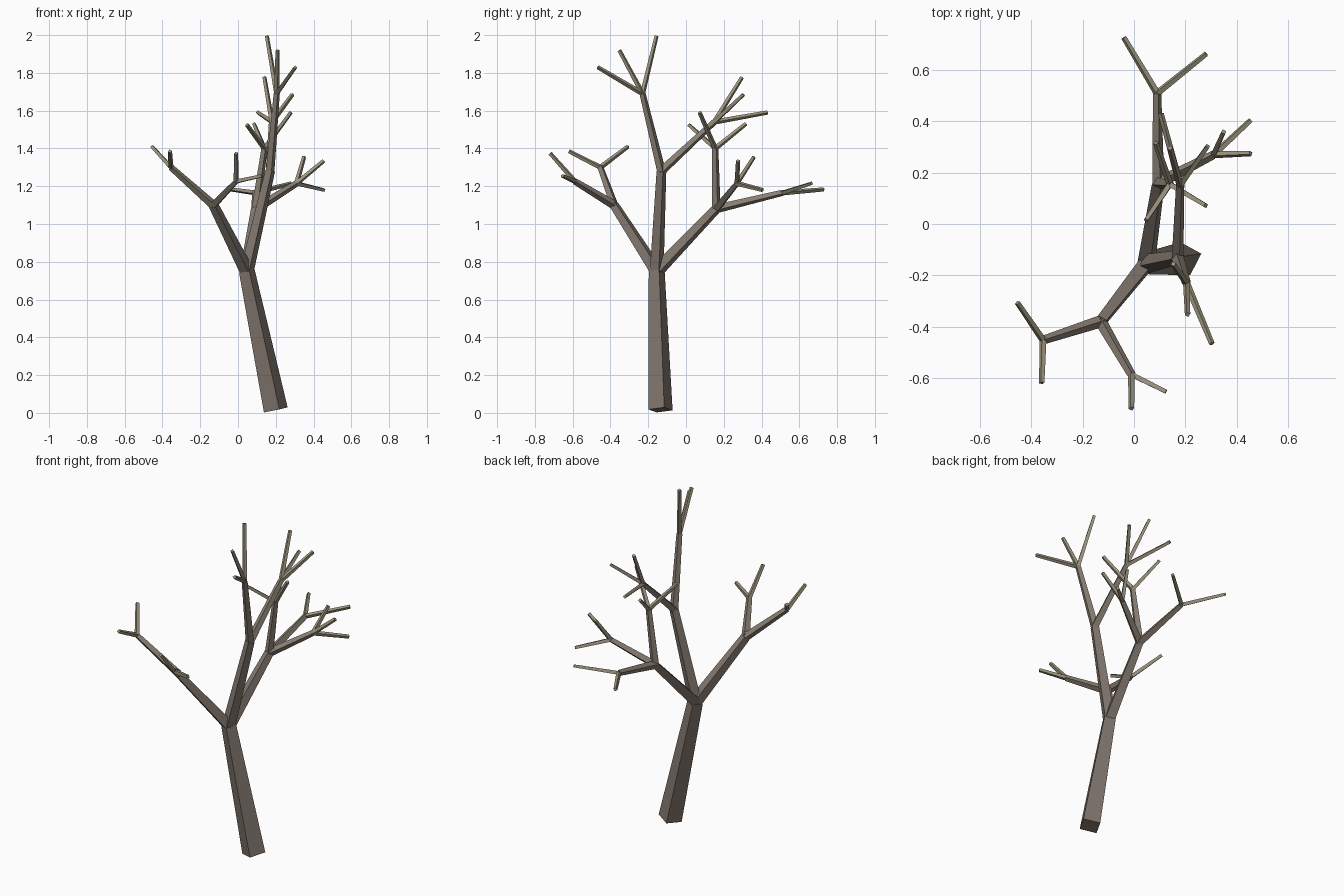
import bpy, bmesh, math
from mathutils import Vector, Matrix

cube = bpy.data.objects.get("Cube")
if cube:
    bpy.data.objects.remove(cube, do_unlink=True)


def make_material(name, colour):
    mat = bpy.data.materials.new(name)
    mat.use_nodes = True
    mat.diffuse_color = (*colour, 1)
    mat.node_tree.nodes["Principled BSDF"].inputs["Base Color"].default_value = (*colour, 1)
    return mat


# One bark colour and taper per branching level, paler towards the tips
LEVELS = [
    ("trunk", make_material("dark bark", (.21, .175, .148)), .067, .044),
    ("limb", make_material("bark", (.22, .185, .155)), .038, .027),
    ("branch", make_material("light bark", (.25, .212, .17)), .024, .017),
    ("twig", make_material("pale twig bark", (.34, .3, .215)), .014, .011),
]
TWIST = Matrix.Rotation(math.radians(17), 4, "Z")


def add_stick(name, start, end, r_start, r_end, mat):
    """Tapered four-sided stick between two points."""
    axis = end - start
    turn = Vector((0, 0, 1)).rotation_difference(axis).to_matrix().to_4x4()
    bm = bmesh.new()
    bmesh.ops.create_cone(bm, cap_ends=True, segments=4, radius1=r_start,
                          radius2=r_end, depth=axis.length,
                          matrix=Matrix.Translation((start + end) / 2) @ turn @ TWIST)
    mesh = bpy.data.meshes.new(name)
    bm.to_mesh(mesh)
    bm.free()
    mesh.materials.append(mat)
    obj = bpy.data.objects.new(name, mesh)
    bpy.context.collection.objects.link(obj)


def grow(start, node, level=0, path=""):
    """Each node is (end point, child, child, ...)."""
    end = Vector(node[0])
    name, mat, r_start, r_end = LEVELS[level]
    add_stick(name + path, start, end, r_start, r_end, mat)
    for i, child in enumerate(node[1:], 1):
        grow(end, child, level + 1, path + "_" + str(i))


def fork(joint, *tips):
    """A branch that ends in a spray of twigs."""
    return (joint, *[(tip,) for tip in tips])


# Front limb, reaching forward and to the right
front_limb = (
    (-.13, -.38, 1.1),
    fork((-.355, -.453, 1.3), (-.455, -.307, 1.41), (-.36, -.62, 1.385)),
    fork((-.01, -.587, 1.225), (-.01, -.72, 1.375), (.125, -.654, 1.255)),
)

# Middle limb, rising to the top
middle_limb = (
    (.17, -.13, 1.28),
    fork((.205, -.23, 1.69), (.304, -.467, 1.83), (.209, -.353, 1.92), (.153, -.156, 1.995)),
    fork((.18, .15, 1.54), (.14, .297, 1.777), (.288, .304, 1.685), (.105, .431, 1.59)),
)

# Back limb
back_limb = (
    (.095, .16, 1.08),
    fork((.14, .155, 1.4), (.28, .072, 1.59), (.085, .317, 1.53), (.047, .015, 1.525)),
    fork((.31, .27, 1.215), (.455, .275, 1.335), (.455, .405, 1.18), (.35, .36, 1.355)),
    fork((.09, .51, 1.165), (-.04, .728, 1.183), (.282, .664, 1.215)),
)

trunk = ((.047, -.155, .75), front_limb, middle_limb, back_limb)
grow(Vector((.2, -.135, .016)), trunk)
